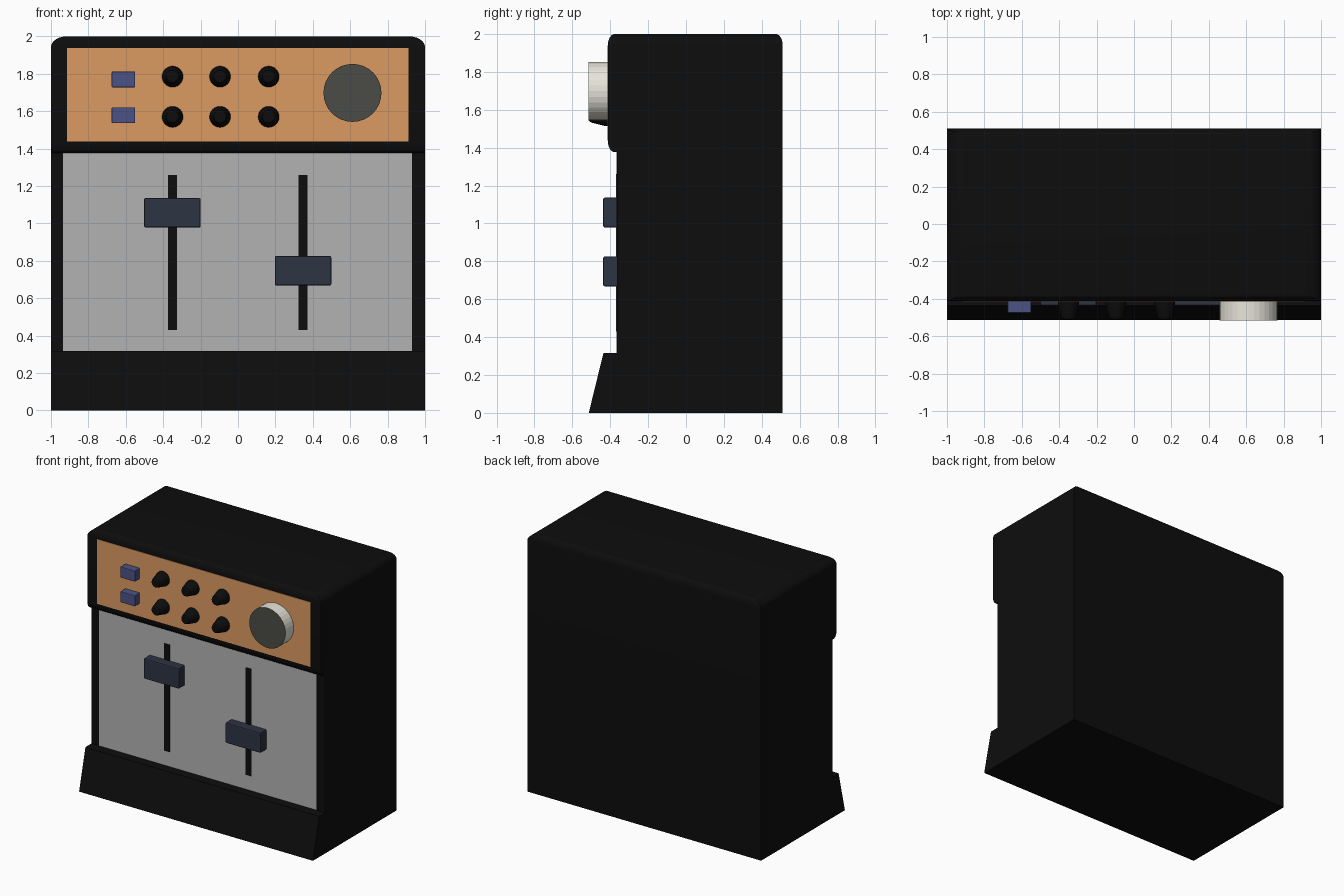
import bpy, bmesh
from math import pi
from mathutils import Matrix, Vector

if "Cube" in bpy.data.objects:
    bpy.data.objects.remove(bpy.data.objects["Cube"])


def material(name, r, g, b):
    m = bpy.data.materials.new(name)
    m.diffuse_color = (r, g, b, 1)
    m.use_nodes = True
    m.node_tree.nodes["Principled BSDF"].inputs["Base Color"].default_value = m.diffuse_color
    return m


BLACK = material("black", 0.004, 0.004, 0.004)
ORANGE = material("orange", 0.72, 0.33, 0.12)
GREY = material("panel_grey", 0.45, 0.45, 0.45)
NAVY = material("navy", 0.027, 0.033, 0.056)
BLUE = material("blue", 0.07, 0.085, 0.24)
IVORY = material("ivory", 0.8, 0.78, 0.7)
DARK = material("dark_grey", 0.07, 0.07, 0.062)


def finish(bm, name, *mats, smooth=False):
    bmesh.ops.recalc_face_normals(bm, faces=bm.faces)
    me = bpy.data.meshes.new(name)
    bm.to_mesh(me)
    bm.free()
    ob = bpy.data.objects.new(name, me)
    bpy.context.collection.objects.link(ob)
    for m in mats:
        me.materials.append(m)
    if smooth:
        bpy.ops.object.select_all(action='DESELECT')
        ob.select_set(True)
        bpy.context.view_layer.objects.active = ob
        bpy.ops.object.shade_smooth_by_angle()
    return ob


def cube(lo, hi):
    lo, hi = Vector(lo), Vector(hi)
    bm = bmesh.new()
    bmesh.ops.create_cube(bm, size=1, matrix=Matrix.Translation((lo + hi) / 2)
                          @ Matrix.Diagonal((*(hi - lo), 1)))
    return bm


def box(name, lo, hi, mat, bevel=0):
    bm = cube(lo, hi)
    if bevel:
        bmesh.ops.bevel(bm, geom=bm.edges[:], offset=bevel, segments=2,
                        profile=0.5, affect='EDGES')
    return finish(bm, name, mat)


def knob(name, x, z, rings, segs, *mats):
    """Turned knob facing -y; rings are (y, radius) from back to front."""
    bm = bmesh.new()
    prev = None
    for y, r in rings:
        c = bmesh.ops.create_circle(bm, segments=segs, radius=r,
                                    matrix=Matrix.Translation((x, y, z)) @ Matrix.Rotation(pi / 2, 4, 'X'))
        ring = c["verts"]
        if prev:
            for i in range(segs):
                j = (i + 1) % segs
                bm.faces.new((prev[i], prev[j], ring[j], ring[i]))
        else:
            bm.faces.new(ring)
        prev = ring
    cap = bm.faces.new(prev)
    cap.material_index = len(mats) - 1
    return finish(bm, name, *mats, smooth=len(mats) == 1)


# Cabinet body with sloping front foot, extruded across the width
bm = bmesh.new()
profile = [(0.51, 0), (0.51, 1.376), (-0.363, 1.376), (-0.363, 0.315),
           (-0.436, 0.315), (-0.512, 0.005), (-0.512, 0)]
face = bm.faces.new([bm.verts.new((-1, y, z)) for y, z in profile])
ext = bmesh.ops.extrude_face_region(bm, geom=[face])
bmesh.ops.translate(bm, vec=(2, 0, 0),
                    verts=[v for v in ext["geom"] if isinstance(v, bmesh.types.BMVert)])
finish(bm, "cabinet_body", BLACK)

# Header block, rounded on top and along the lower front edge
sx, sy = 1.5, 0.65
bm = cube((-1 / sx, -0.412 / sy, 1.376), (1 / sx, 0.51 / sy, 2))
rounded = [e for e in bm.edges if all(v.co.z > 1.9 for v in e.verts)
           or all(v.co.z < 1.5 and v.co.y < 0 for v in e.verts)]
bmesh.ops.bevel(bm, geom=rounded, offset=0.057, segments=6, profile=0.5, affect='EDGES')
bmesh.ops.scale(bm, vec=(sx, sy, 1), verts=bm.verts)
finish(bm, "header", BLACK, smooth=True)

# Front panels
box("control_panel", (-0.915, -0.415, 1.438), (0.912, -0.38, 1.938), ORANGE)
box("fader_panel", (-0.935, -0.366, 0.317), (0.93, -0.34, 1.378), GREY)

# Slider slots and caps
for side, x, z in (("left", -0.351, 1.057), ("right", 0.348, 0.747)):
    box(side + "_slot", (x - 0.024, -0.369, 0.43), (x + 0.024, -0.35, 1.26), BLACK)
    box(side + "_fader", (x - 0.151, -0.437, z - 0.079), (x + 0.151, -0.36, z + 0.079), NAVY, 0.008)

# Push buttons and small tapered knobs in two rows
for row, bz, kz in (("upper", 1.77, 1.785), ("lower", 1.579, 1.57)):
    box(row + "_button", (-0.675, -0.475, bz - 0.042), (-0.55, -0.40, bz + 0.042), BLUE, 0.004)
    for i, x in enumerate((-0.35, -0.096, 0.164)):
        knob(f"{row}_knob_{i + 1}", x, kz,
             [(-0.40, 0.057), (-0.425, 0.056), (-0.495, 0.039), (-0.507, 0.034), (-0.512, 0.026)],
             24, BLACK)

# Large dial with dark face
knob("large_dial", 0.612, 1.698, [(-0.40, 0.155), (-0.515, 0.155)], 32, IVORY, DARK)
